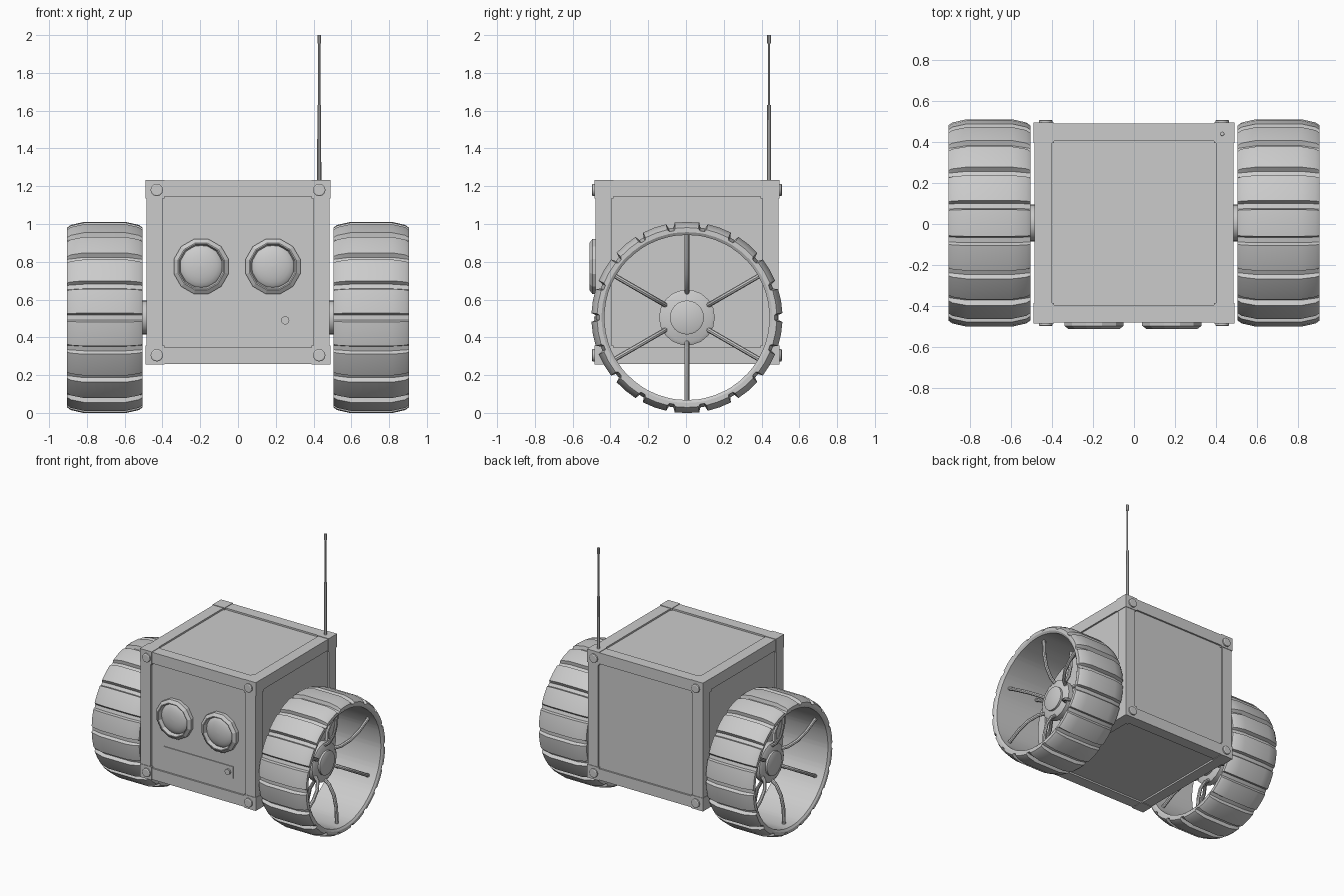
import bpy, bmesh, math
from mathutils import Vector, Matrix

if "Cube" in bpy.data.objects:
    bpy.data.objects.remove(bpy.data.objects["Cube"])

grey = bpy.data.materials.new("grey metal")
grey.diffuse_color = (0.6, 0.6, 0.6, 1)
grey.use_nodes = True
grey.node_tree.nodes["Principled BSDF"].inputs["Base Color"].default_value = grey.diffuse_color

CY, CZ, AZ = 0.005, 0.745, 0.505   # body centre y and z, axle height


def finish(name, bm, smooth=False):
    bmesh.ops.recalc_face_normals(bm, faces=bm.faces)
    me = bpy.data.meshes.new(name)
    bm.to_mesh(me)
    bm.free()
    ob = bpy.data.objects.new(name, me)
    bpy.context.collection.objects.link(ob)
    me.materials.append(grey)
    if smooth:
        bpy.ops.object.select_all(action='DESELECT')
        ob.select_set(True)
        bpy.context.view_layer.objects.active = ob
        bpy.ops.object.shade_smooth_by_angle(angle=math.radians(32))
    return ob


def add_box(bm, centre, size):
    m = Matrix.Translation(centre) @ Matrix.Diagonal((*size, 1))
    bmesh.ops.create_cube(bm, size=1, matrix=m)


def add_rings(bm, rings, close=False, caps=False):
    """Skin a list of point rings with quads."""
    vs = [[bm.verts.new(p) for p in r] for r in rings]
    n = len(vs[0])
    for i in range(len(vs) if close else len(vs) - 1):
        a, b = vs[i], vs[(i + 1) % len(vs)]
        for j in range(n):
            k = (j + 1) % n
            bm.faces.new((a[j], a[k], b[k], b[j]))
    if caps:
        bm.faces.new(vs[0])
        bm.faces.new(vs[-1])


def lathe(bm, profile, origin, axis, sides, caps=True, phase=0.0):
    """Revolve (distance along axis, radius) pairs round an axis."""
    q = Vector(axis).to_track_quat('Z', 'Y')
    o = Vector(origin)
    add_rings(bm, [[o + q @ Vector((r * math.cos(phase + math.tau * k / sides),
                                    r * math.sin(phase + math.tau * k / sides), d))
                    for k in range(sides)] for d, r in profile], caps=caps)


# Body core: six recessed panels
bm = bmesh.new()
add_box(bm, (0, CY, CZ), (0.945, 0.945, 0.945))
finish("body_panels", bm)

# Frame bars along the twelve edges
bm = bmesh.new()
for axis in range(3):
    for s in (-1, 1):
        for t in (-1, 1):
            c, size = [0.4425 * s, 0.4425 * t], [0.085, 0.085]
            c.insert(axis, 0)
            size.insert(axis, 0.80)
            add_box(bm, Vector(c) + Vector((0, CY, CZ)), size)
finish("frame_bars", bm)

# Corner blocks
bm = bmesh.new()
for x in (-1, 1):
    for y in (-1, 1):
        for z in (-1, 1):
            add_box(bm, (0.439 * x, CY + 0.439 * y, CZ + 0.439 * z), (0.1, 0.1, 0.1))
finish("corner_blocks", bm)

# Corner bolts, front and back
bm = bmesh.new()
for x in (-0.43, 0.43):
    for z in (0.305, 1.18):
        for s in (-1, 1):
            lathe(bm, [(0, 0.033), (0.012, 0.033), (0.016, 0.027)],
                  (x, CY + 0.487 * s, z), (0, s, 0), 12)
finish("bolts", bm, True)

# Eyes: bevelled ring with a domed lens
for side, x in (("left", -0.195), ("right", 0.185)):
    bm = bmesh.new()
    lathe(bm, [(0, 0.15), (0.03, 0.15), (0.046, 0.128), (0.046, 0.122), (0.012, 0.112)],
          (x, -0.466, 0.775), (0, -1, 0), 12, caps=False, phase=math.pi / 12)
    finish(side + "_eye_ring", bm)
    bm = bmesh.new()
    lathe(bm, [(0.04 * math.sin(a), 0.119 * math.cos(a) + 0.0005)
               for a in [math.pi / 2 * i / 6 for i in range(7)]],
          (x, -0.47, 0.775), (0, -1, 0), 24)
    finish(side + "_eye_lens", bm, True)

# Mouth plate with a small knob
bm = bmesh.new()
add_box(bm, (-0.003, -0.469, 0.49), (0.585, 0.009, 0.09))
finish("mouth_plate", bm)
bm = bmesh.new()
lathe(bm, [(0, 0.022), (0.018, 0.022)], (0.25, -0.47, 0.49), (0, -1, 0), 10)
finish("mouth_knob", bm, True)

# Antenna: two sections and a tip
bm = bmesh.new()
lathe(bm, [(1.22, 0.011), (1.63, 0.010), (1.63, 0.006), (1.955, 0.006),
           (1.955, 0.010), (2.0, 0.010)], (0.43, 0.44, 0), (0, 0, 1), 8)
finish("antenna", bm, True)

# Tyre section: (offset across the width, radius, groove depth)
SECTION = [(-0.19, 0.437, 0), (-0.2, 0.452, 0), (-0.2, 0.476, 0.012), (-0.18, 0.49, 0.022),
           (-0.11, 0.506, 0.025), (0.11, 0.506, 0.025), (0.18, 0.49, 0.022),
           (0.2, 0.476, 0.012), (0.2, 0.452, 0), (0.19, 0.437, 0)]
# Steps inside one tread period: (angle in degrees, in the groove)
STEPS = [(-2.6, 0), (-1.5, 1), (1.5, 1), (2.6, 0), (10, 0)]
# Spoke centre line: (offset across the width, radius)
SPOKE = [(0.0, 0.115), (0.06, 0.16), (0.1, 0.23), (0.12, 0.32), (0.125, 0.445)]

for side, s in (("left", -1), ("right", 1)):
    wx = 0.705 * s

    # Tyre with eighteen cross grooves
    bm = bmesh.new()
    rings = []
    for k in range(18):
        for deg, g in STEPS:
            a = math.radians(20 * k + deg)
            rings.append([(wx + u, (r - g * d) * math.cos(a) + CY,
                           AZ + (r - g * d) * math.sin(a)) for u, r, d in SECTION])
    add_rings(bm, rings, close=True)
    finish(side + "_tyre", bm, True)

    # Hub disc and axle
    bm = bmesh.new()
    lathe(bm, [(-0.03, 0.13), (-0.02, 0.148), (0.02, 0.148), (0.03, 0.13)],
          (wx, CY, AZ), (s, 0, 0), 18)
    finish(side + "_hub", bm, True)
    bm = bmesh.new()
    lathe(bm, [(0.46, 0.09), (0.75, 0.09), (0.755, 0.08)], (0, CY, AZ), (s, 0, 0), 24)
    finish(side + "_axle", bm, True)

    # Curved spokes, splaying to both edges of the tyre
    bm = bmesh.new()
    for k in range(6):
        a = math.radians(90 + 60 * k)
        out = Vector((0, math.cos(a), math.sin(a)))
        tan = Vector((0, -math.sin(a), math.cos(a)))
        for m in (-1, 1):
            pts = [Vector((wx + m * u, CY, AZ)) + out * r for u, r in SPOKE]
            tube = []
            for i, p in enumerate(pts):
                d = (pts[min(i + 1, len(pts) - 1)] - pts[max(i - 1, 0)]).normalized()
                n = d.cross(tan)
                tube.append([p + 0.013 * (tan * math.cos(math.tau * j / 8)
                                          + n * math.sin(math.tau * j / 8)) for j in range(8)])
            add_rings(bm, tube, caps=True)
    finish(side + "_spokes", bm, True)
